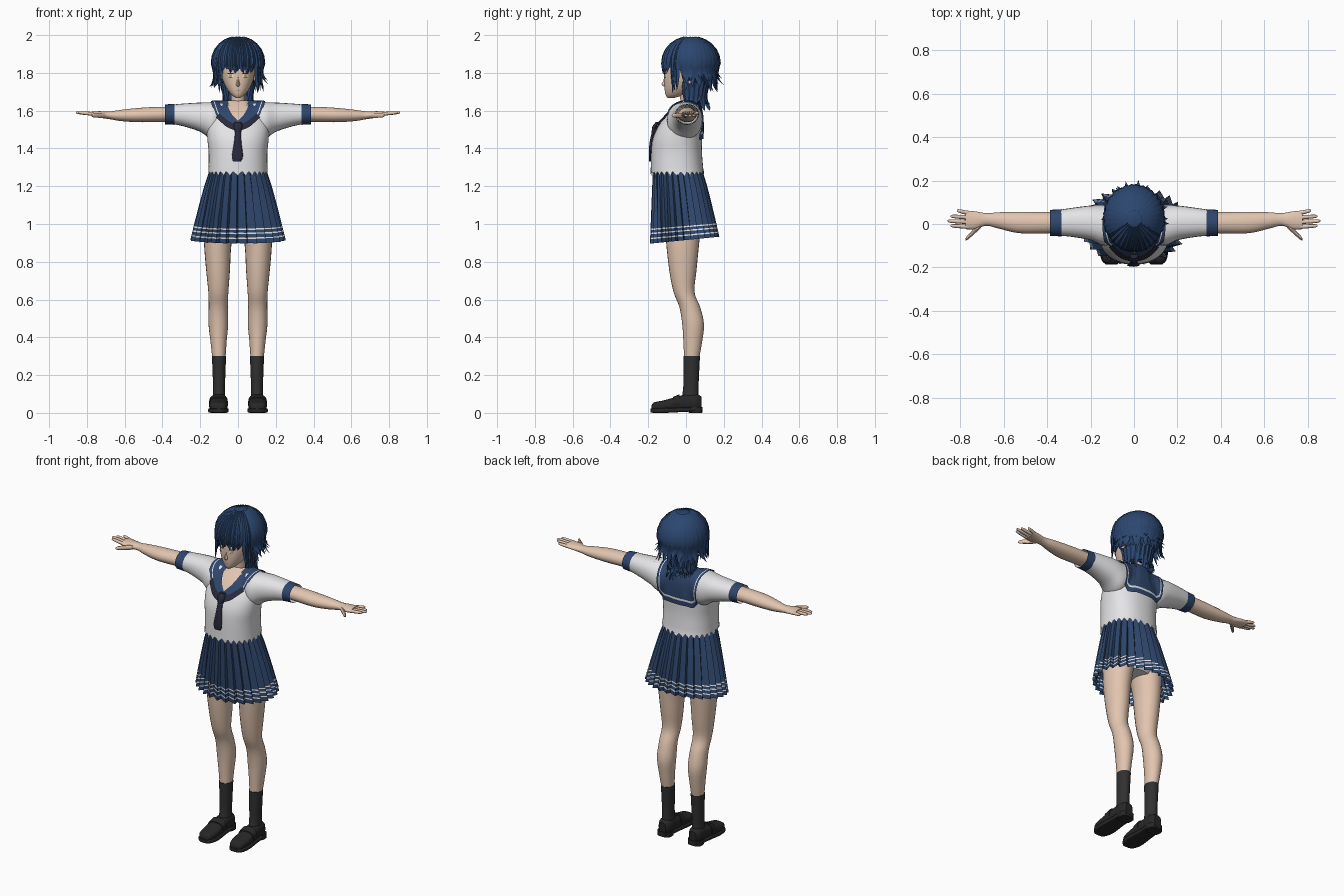
import bpy, bmesh, random
from math import sin, cos, pi, radians, copysign
from mathutils import Vector
from mathutils.bvhtree import BVHTree

random.seed(4)
default_cube = bpy.data.objects.get("Cube")
if default_cube:
    bpy.data.objects.remove(default_cube)


def material(name, *rgb):
    mat = bpy.data.materials.new(name)
    mat.use_nodes = True
    mat.diffuse_color = (*rgb, 1)
    mat.node_tree.nodes["Principled BSDF"].inputs["Base Color"].default_value = (*rgb, 1)
    return mat


HAIR = material("hair navy", .024, .062, .16)
NAVY = material("cloth navy", .028, .062, .15)
WHITE = material("shirt white", .78, .78, .8)
SKIN = material("skin", .76, .56, .43)
SOCK = material("sock black", .03, .03, .03)
SHOE = material("shoe black", .02, .02, .021)
TIE = material("scarf dark", .022, .022, .045)
IRIS = material("iris amber", .5, .4, .2)
LIP = material("lip rose", .45, .22, .18)


def finish(name, bm, mats, mirror=False, angle=40):
    """Turn a bmesh into a shaded object, mirrored to -x when asked."""
    bmesh.ops.recalc_face_normals(bm, faces=bm.faces)
    mesh = bpy.data.meshes.new(name)
    bm.to_mesh(mesh)
    bm.free()
    for mat in mats:
        mesh.materials.append(mat)
    mesh.shade_smooth()
    mesh.set_sharp_from_angle(angle=radians(angle))
    obj = bpy.data.objects.new(name, mesh)
    bpy.context.collection.objects.link(obj)
    if mirror:
        obj.modifiers.new("Mirror", 'MIRROR')
    return obj


def spline(points, steps):
    """Catmull-Rom interpolation of tuples of any length."""
    pts = [Vector(p) for p in points]
    last = len(pts) - 1
    out = []
    for i in range(last):
        a, b, c, d = pts[max(i - 1, 0)], pts[i], pts[i + 1], pts[min(i + 2, last)]
        for k in range(steps):
            t = k / steps
            out.append((b * 2 + (c - a) * t + (a * 2 - b * 5 + c * 4 - d) * t * t
                        + (b * 3 - a - c * 3 + d) * t ** 3) * .5)
    return out + [pts[-1]]


def bridge(bm, rows, closed=True):
    count = len(rows[0])
    for r, s in zip(rows, rows[1:]):
        for j in range(count if closed else count - 1):
            k = (j + 1) % count
            bm.faces.new((r[j], r[k], s[k], s[j]))


def loft(name, axis, rings, mat, mirror=False, sides=24, steps=4, power=2.0, caps=True, tweak=None):
    """Skin rings given as (position, low a, high a, low b, high b) along an axis."""
    bm = bmesh.new()
    rows = []
    for pos, a0, a1, b0, b1 in spline(rings, steps):
        row = []
        for j in range(sides):
            ang = 2 * pi * j / sides
            ca, sa = [copysign(abs(f(ang)) ** (2 / power), f(ang)) for f in (cos, sin)]
            a = (a0 + a1) / 2 + ca * (a1 - a0) / 2
            b = (b0 + b1) / 2 + sa * (b1 - b0) / 2
            row.append(bm.verts.new({'x': (pos, a, b), 'y': (a, pos, b), 'z': (a, b, pos)}[axis]))
        rows.append(row)
    bridge(bm, rows)
    if caps:
        bm.faces.new(rows[0])
        bm.faces.new(rows[-1])
    if tweak:
        tweak(rows)
    return finish(name, bm, [mat], mirror)


def surface(*objects):
    verts, polys = [], []
    for obj in objects:
        base = len(verts)
        verts += [v.co.copy() for v in obj.data.vertices]
        polys += [[base + i for i in p.vertices] for p in obj.data.polygons]
    return BVHTree.FromPolygons(verts, polys)


def strip(name, tree, inner, outer, mats, offset, splits=(0, .25, .5, .75, 1), rows=None, steps=6):
    """Lay a mirrored cloth or paint strip between two edges onto a surface."""
    bm = bmesh.new()
    grid = []
    for p, q in zip(spline(inner, steps), spline(outer, steps)):
        line = []
        for s in splits:
            point = p.lerp(q, s)
            hit, normal = tree.find_nearest(point)[:2]
            co = hit + normal * offset
            co.x = point.x if abs(point.x) < .001 else co.x
            line.append(bm.verts.new(co))
        grid.append(line)
    bridge(bm, grid, closed=False)
    if rows:
        for i, face in enumerate(bm.faces):
            face.material_index = rows[i % (len(splits) - 1)]
    return finish(name, bm, mats, mirror=True, angle=60)


# Shirt body with a jagged hem
def jagged_hem(rows):
    for j, vert in enumerate(rows[0]):
        vert.co.z += .03 * (j % 2)


shirt = loft("shirt_body", 'z', [
    (1.255, -.157, .157, -.187, .095), (1.37, -.155, .155, -.185, .085),
    (1.45, -.162, .162, -.176, .085), (1.52, -.165, .165, -.145, .087),
    (1.58, -.15, .15, -.1, .083), (1.62, -.12, .12, -.06, .075),
    (1.648, -.06, .06, -.025, .06)], WHITE, sides=56, power=2.3, caps=False, tweak=jagged_hem)

# Sleeves, cuffs and their lining
sleeve = loft("sleeve", 'x', [
    (.05, -.05, .075, 1.5, 1.647), (.13, -.1, .086, 1.45, 1.645), (.2, -.075, .085, 1.488, 1.643),
    (.28, -.06, .075, 1.515, 1.638), (.34, -.054, .066, 1.528, 1.633)],
    WHITE, mirror=True, power=2.2, caps=False)
loft("sleeve_cuff", 'x', [(.335, -.057, .068, 1.525, 1.636), (.387, -.055, .065, 1.528, 1.633)],
     NAVY, mirror=True, steps=1, caps=False)
loft("sleeve_lining", 'x', [(.3, -.045, .055, 1.54, 1.622), (.386, -.054, .064, 1.529, 1.632)],
     WHITE, mirror=True, steps=1, caps=False)

# Sailor collar with piping, throat, scarf and tie
cloth = surface(shirt, sleeve)
neckline = [(0, -.13, 1.54), (.03, -.1, 1.57), (.05, -.06, 1.61), (.055, 0, 1.65), (.055, .03, 1.65),
            (.05, .045, 1.65), (.04, .05, 1.65), (.02, .055, 1.65), (0, .055, 1.65)]
collar_edge = [(0, -.16, 1.49), (.07, -.15, 1.53), (.13, -.08, 1.6), (.145, -.01, 1.645), (.14, .05, 1.64),
               (.132, .1, 1.54), (.125, .1, 1.45), (.06, .1, 1.45), (0, .1, 1.45)]
strip("sailor_collar", cloth, neckline, collar_edge, [NAVY, WHITE], .008,
      splits=(0, .2, .4, .6, .8, .86, 1), rows=(0, 0, 0, 0, 1, 0))
strip("throat", cloth, [(0, p[1], p[2]) for p in neckline[:4]], neckline[:4], [SKIN], .006)
strip("scarf", cloth, [(0, -.16, 1.53), (.05, -.15, 1.55), (.1, -.09, 1.585)],
      [(0, -.17, 1.49), (.06, -.16, 1.515), (.118, -.1, 1.565)], [TIE], .013)
loft("tie_knot", 'z', [(1.54, -.018, .018, -.16, -.13), (1.515, -.024, .024, -.178, -.14),
                       (1.485, -.016, .016, -.182, -.15)], TIE, sides=12)
loft("tie_tail", 'z', [(1.5, -.014, .014, -.178, -.16), (1.43, -.021, .018, -.193, -.17),
                       (1.36, -.032, .026, -.197, -.182), (1.33, -.026, .014, -.195, -.184)], TIE, sides=12)

# Pleated skirt with three hem stripes
bm = bmesh.new()
levels = (1.29, 1.2, 1.1, 1.02, .99, .983, .969, .962, .944, .937, .915)
pleats = 28
rows = []
for z in levels:
    t = (levels[0] - z) / (levels[0] - levels[-1])
    grow = t ** .85
    width, front, back = .146 + .094 * grow, -.172 - .006 * grow, .082 + .082 * grow
    row = []
    for j in range(pleats * 2):
        ang = 2 * pi * (j // 2 + .85 * (j % 2)) / pleats
        fold = (.003 + .01 * t) * (1 if j % 2 else -1)
        x = (width + fold) * cos(ang)
        y = (front + back) / 2 + ((back - front) / 2 + fold) * sin(ang)
        row.append(bm.verts.new((x, y, z + .1 * y * t)))
    rows.append(row)
bridge(bm, rows)
for i, face in enumerate(bm.faces):
    face.material_index = int(i // (pleats * 2) in (4, 6, 8))
finish("pleated_skirt", bm, [NAVY, WHITE], angle=15)

# Hips, legs and socks
loft("hips", 'z', [(.98, -.1, .1, -.1, .07), (1.06, -.17, .17, -.13, .1), (1.2, -.13, .13, -.12, .07)], WHITE)
loft("leg", 'z', [
    (1.08, .004, .18, -.12, .09), (.9, .034, .18, -.105, .07), (.75, .043, .168, -.088, .055),
    (.64, .051, .157, -.066, .045), (.56, .054, .155, -.035, .075), (.47, .052, .156, -.02, .095),
    (.38, .06, .146, -.014, .086), (.29, .066, .136, -.01, .07)], SKIN, mirror=True)
loft("sock", 'z', [
    (.3, .063, .138, -.014, .074), (.2, .067, .134, -.014, .069), (.12, .069, .132, -.016, .066),
    (.05, .067, .135, -.03, .07)], SOCK, mirror=True)

# Loafers: upper, sole, heel and strap
loft("shoe_upper", 'y', [
    (-.183, .08, .125, .012, .04), (-.168, .064, .144, .01, .056), (-.12, .054, .153, .01, .066),
    (-.05, .057, .15, .01, .085), (0, .061, .145, .012, .098), (.055, .062, .142, .012, .1),
    (.083, .08, .126, .015, .085)], SHOE, mirror=True, power=2.6)
loft("shoe_sole", 'y', [
    (-.187, .078, .128, .002, .022), (-.165, .058, .15, 0, .024), (-.11, .049, .158, 0, .026),
    (-.03, .055, .152, .004, .028), (.05, .058, .146, .008, .03), (.087, .076, .13, .01, .03)],
    SHOE, mirror=True, power=5)
loft("shoe_heel", 'z', [(0, .06, .145, .015, .086), (.03, .059, .146, .01, .087)],
     SHOE, mirror=True, power=3, steps=1)
loft("shoe_strap", 'y', [(-.07, .053, .154, .02, .084), (-.035, .054, .152, .02, .098)],
     SHOE, mirror=True, power=2.6, steps=1)

# Arms, palms and fingers
loft("arm", 'x', [
    (.25, -.04, .055, 1.545, 1.622), (.42, -.043, .055, 1.54, 1.62), (.53, -.042, .056, 1.539, 1.614),
    (.62, -.022, .054, 1.545, 1.604), (.68, -.008, .05, 1.555, 1.596), (.73, -.024, .058, 1.562, 1.597),
    (.775, -.024, .062, 1.568, 1.596)], SKIN, mirror=True)


def finger(name, start, end, radius):
    rings = []
    for t, scale in ((0, 1), (.5, .95), (.9, .75), (1, .35)):
        x, y, z = Vector(start).lerp(Vector(end), t)
        r = radius * scale
        rings.append((x, y - r, y + r, z - r, z + r))
    loft(name, 'x', rings, SKIN, mirror=True, sides=10, steps=2)


for label, root, tip, end in (("index", -.013, -.008, .845), ("middle", .009, .014, .858),
                              ("ring", .03, .036, .845), ("little", .05, .062, .815)):
    finger(label + "_finger", (.76, root, 1.582), (end, tip, 1.59), .0098)
finger("thumb", (.705, -.004, 1.575), (.775, -.07, 1.575), .014)

# Neck, head, nose and ears
loft("neck", 'z', [(1.57, -.05, .05, -.04, .06), (1.635, -.038, .038, -.03, .055),
                   (1.73, -.037, .037, -.035, .05)], SKIN)
head = loft("head", 'z', [
    (1.668, -.012, .012, -.098, -.06), (1.685, -.036, .036, -.108, -.01), (1.72, -.062, .062, -.114, .04),
    (1.77, -.083, .083, -.116, .09), (1.83, -.09, .09, -.114, .12), (1.9, -.085, .085, -.09, .12),
    (1.955, -.045, .045, -.03, .08)], SKIN, sides=32, power=2.2)
loft("nose", 'z', [(1.728, -.006, .006, -.118, -.1), (1.74, -.01, .01, -.13, -.1),
                   (1.76, -.006, .006, -.12, -.1), (1.785, -.003, .003, -.115, -.1)], SKIN, sides=10)
loft("ear", 'x', [(.075, .0, .03, 1.75, 1.8), (.095, .0, .04, 1.745, 1.81)], SKIN, mirror=True, sides=12)

# Painted eyes, lashes, brows and mouth
face = surface(head)


def paint(name, mat, x0, x1, low, high, offset, bow=0):
    xs = [x0 + (x1 - x0) * k / 4 for k in range(5)]
    arc = [bow * (1 - (k / 2 - 1) ** 2) for k in range(5)]
    strip(name, face, [(x, -.12, low) for x in xs],
          [(x, -.12, high + a) for x, a in zip(xs, arc)], [mat], offset, steps=2)


paint("eye_white", WHITE, .022, .068, 1.775, 1.785, .002, .012)
paint("iris", IRIS, .033, .057, 1.775, 1.789, .004, .006)
paint("upper_lash", TIE, .02, .07, 1.794, 1.797, .005, .004)
paint("lower_lash", TIE, .03, .06, 1.772, 1.7745, .005)
paint("eyebrow", HAIR, .022, .066, 1.815, 1.818, .003, .004)
paint("mouth", LIP, 0, .016, 1.706, 1.71, .002)

# Hair: a scalp cap covered with tapering locks
centre = Vector((0, .025, 1.85))
radii = Vector((.133, .148, .143))
bm = bmesh.new()
bmesh.ops.create_uvsphere(bm, u_segments=32, v_segments=20, radius=1)
for v in bm.verts:
    v.co = centre + v.co * radii * .96
hidden = [f for f in bm.faces if f.calc_center_median().z < (1.82 if f.calc_center_median().y < -.02 else 1.7)]
bmesh.ops.delete(bm, geom=hidden, context='FACES')
finish("scalp_cap", bm, [HAIR])


def lock(bm, path, width, depth):
    rows = []
    last = len(path) - 1
    for i, p in enumerate(path):
        along = path[min(i + 1, last)] - path[max(i - 1, 0)]
        side = along.cross(p - centre).normalized()
        out = side.cross(along).normalized()
        t = i / last
        taper = min(1, .4 + 2 * t) * (1 - t ** 4) + .02
        rows.append([bm.verts.new(p + d) for d in (side * width * taper, out * depth * taper,
                                                   -side * width * taper, -out * depth * taper)])
    bridge(bm, rows)
    bm.faces.new(rows[-1])


def head_lock(bm, angle, end, width, tuck, flick, scale):
    drift = random.uniform(-.18, .18)
    path = []
    for k in range(12):
        if k < 6:
            tilt = radians(15 + 15 * k)
            reach, z = sin(tilt), centre.z + radii.z * cos(tilt)
        else:
            d = (k - 5) / 6
            reach, z = 1 - tuck * d + flick * d ** 3, centre.z + (end - centre.z) * d
        a = angle + drift * (k / 11) ** 2
        path.append(Vector((sin(a) * radii.x * reach * scale,
                            centre.y - cos(a) * radii.y * reach * scale, z)))
    lock(bm, path, width, .009)


bm = bmesh.new()
for layer, count in enumerate((30, 34)):
    for k in range(count):
        ang = 2 * pi * (k + .5 * layer) / count - pi
        turn = abs(ang)
        if turn < radians(42):
            head_lock(bm, ang, random.uniform(1.793, 1.822), .018, .02, .02, 1)
        elif turn < radians(68):
            head_lock(bm, ang, random.uniform(1.69, 1.75), .018, .05, .08, .99)
        else:
            head_lock(bm, ang, random.uniform(1.69, 1.74) + .03 * layer, .022, .2,
                      random.uniform(.15, .42), 1 + .02 * layer)
finish("hair_locks", bm, [HAIR], angle=50)

# Nape hair falling behind the neck
bm = bmesh.new()
for k in range(15):
    ang = radians(-115 + 230 * k / 14)
    x, y = sin(ang), cos(ang)
    tip = random.uniform(1.6, 1.64)
    path = spline([(x * .09, .03 + y * .1, 1.77), (x * .075, .03 + y * .075, 1.69),
                   (x * .075, .035 + y * .075, 1.65), (x * .085, .04 + y * .09, tip)], 3)
    lock(bm, path, .019, .009)
finish("nape_hair", bm, [HAIR], angle=50)
